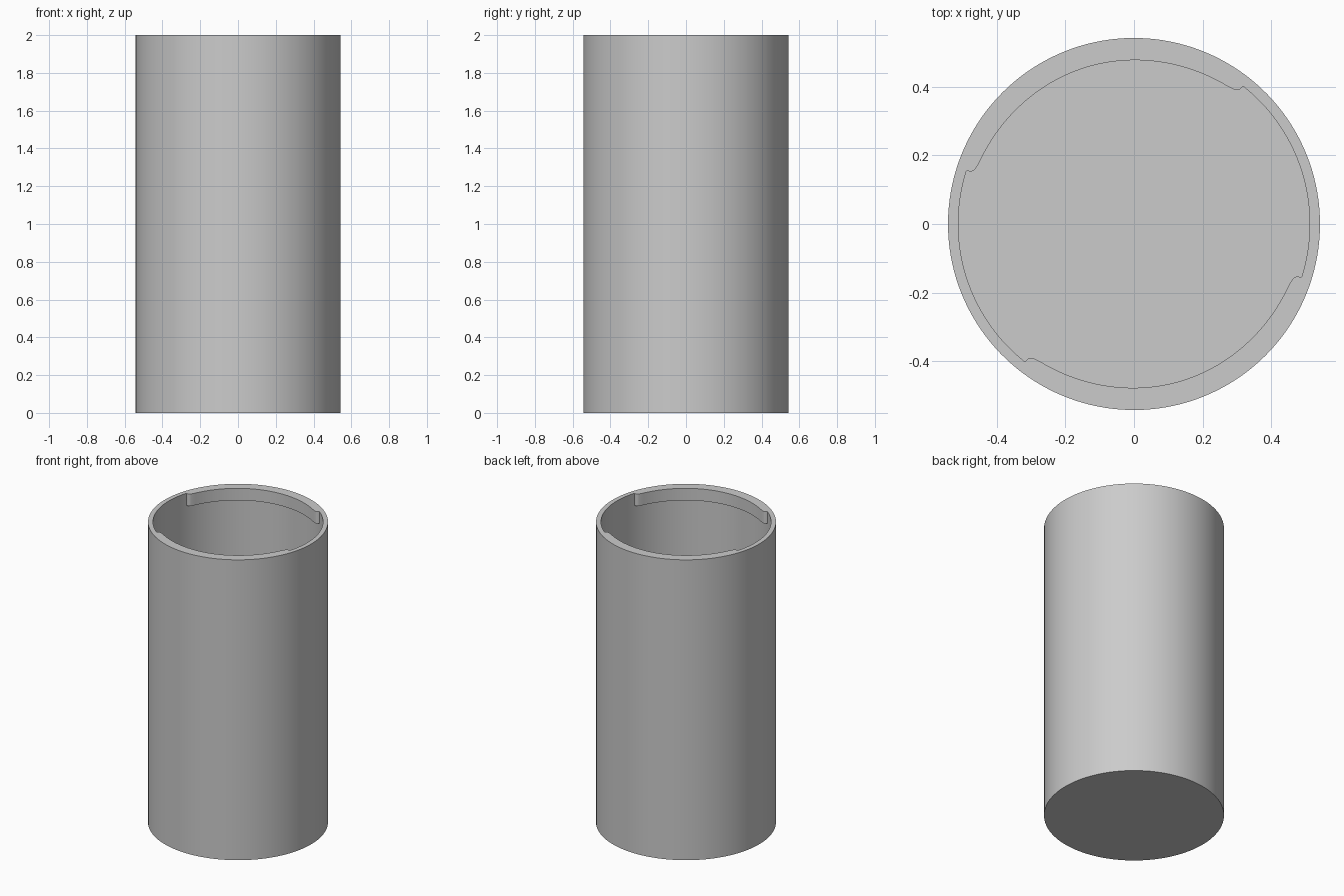
import bpy, bmesh
from math import sin, cos, radians

cube = bpy.data.objects.get("Cube")
if cube:
    bpy.data.objects.remove(cube, do_unlink=True)

HEIGHT, OUTER, BORE = 2.0, 0.543, 0.513
FLOOR, LUG_Z = 0.04, 1.92
LUG_MID, LUG_HALF = 107, 55.4      # lug centre and half width in degrees

# Rounded lug end: (degrees in from the end, inner radius)
LUG_END = [(0, BORE), (0.25, 0.500), (0.7, 0.4945), (1.3, 0.491), (2.2, 0.4885)]


def half_turn():
    """Angles and rim radii for one lug and one plain stretch."""
    pts = [(LUG_MID - LUG_HALF + a, r) for a, r in LUG_END]
    steps = 44
    span = LUG_HALF - 4
    for i in range(steps + 1):
        t = 2 * i / steps - 1
        pts.append((LUG_MID + span * t, 0.478 + 0.008 * abs(t) ** 3))
    pts += [(LUG_MID + LUG_HALF - a, r) for a, r in reversed(LUG_END)]
    gap = 180 - 2 * LUG_HALF
    for i in range(1, 28):
        pts.append((LUG_MID + LUG_HALF + gap * i / 28, BORE))
    return pts


half = half_turn()
turn = half + [(a + 180, r) for a, r in half]

bm = bmesh.new()


def ring(z, radius=None):
    return [bm.verts.new(((radius or r) * cos(radians(a)),
                          (radius or r) * sin(radians(a)), z)) for a, r in turn]


# Outside wall, rim, lug faces, lug undersides, bore
rings = [ring(0, OUTER), ring(HEIGHT, OUTER), ring(HEIGHT), ring(LUG_Z),
         ring(LUG_Z, BORE), ring(FLOOR, BORE)]
n = len(turn)
for low, high in zip(rings, rings[1:]):
    for i in range(n):
        j = (i + 1) % n
        bm.faces.new((low[i], low[j], high[j], high[i]))

# Base and inner floor
bm.faces.new(list(reversed(rings[0])))
bm.faces.new(rings[-1])
bmesh.ops.remove_doubles(bm, verts=bm.verts, dist=0.00001)
bmesh.ops.recalc_face_normals(bm, faces=bm.faces)

mesh = bpy.data.meshes.new("cup_body")
bm.to_mesh(mesh)
bm.free()
cup = bpy.data.objects.new("cup_body", mesh)
bpy.context.collection.objects.link(cup)

# Plain grey
grey = bpy.data.materials.new("light_grey")
grey.use_nodes = True
colour = (0.6, 0.6, 0.6, 1)
grey.diffuse_color = colour
for node in grey.node_tree.nodes:
    if node.type == 'BSDF_PRINCIPLED':
        node.inputs["Base Color"].default_value = colour
mesh.materials.append(grey)

bpy.ops.object.select_all(action='DESELECT')
cup.select_set(True)
bpy.context.view_layer.objects.active = cup
bpy.ops.object.shade_smooth_by_angle(angle=radians(30))
